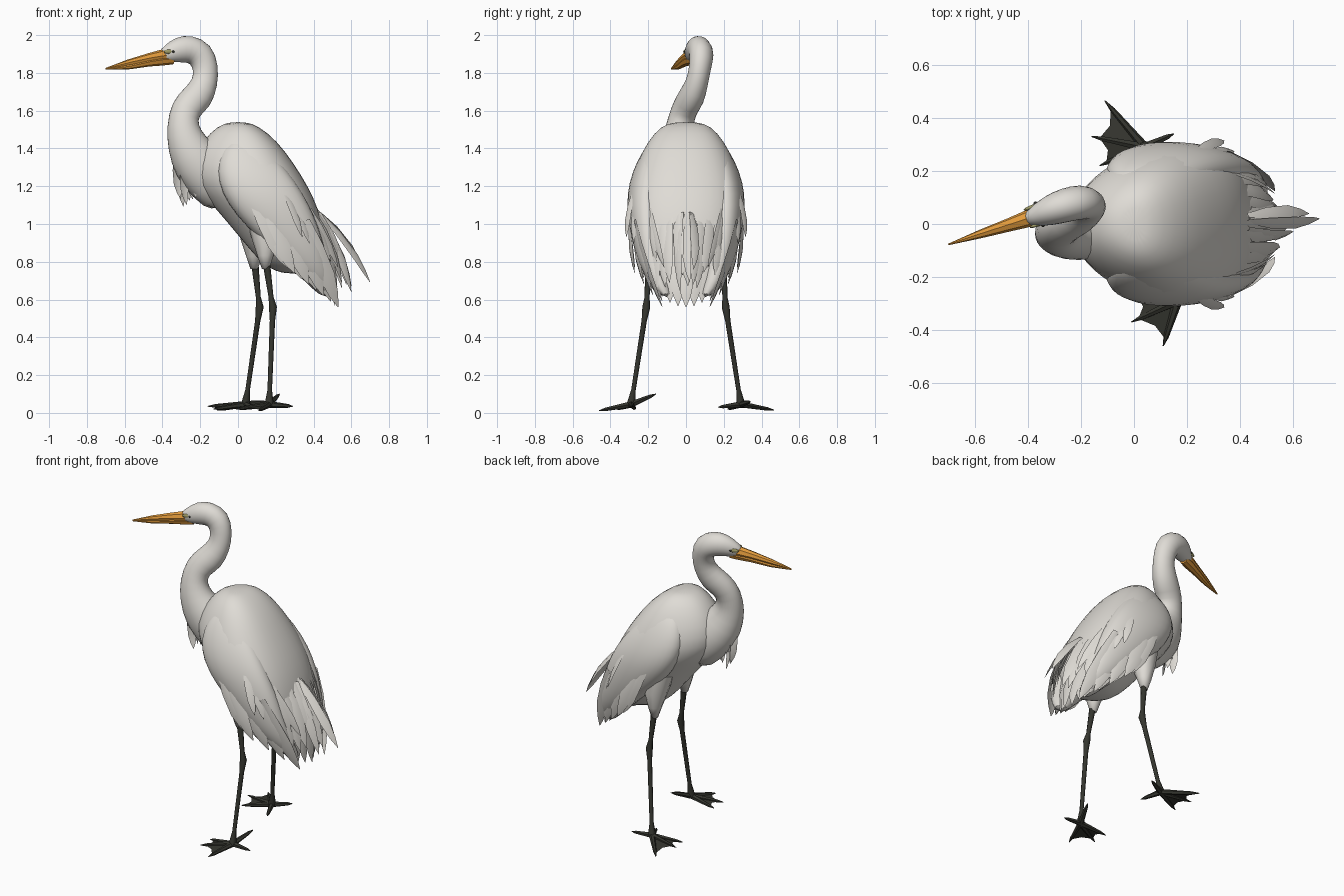
import bpy, bmesh, math, random
from mathutils import Vector as V

random.seed(4)
if "Cube" in bpy.data.objects:
    bpy.data.objects.remove(bpy.data.objects["Cube"])


def material(name, rgb):
    m = bpy.data.materials.new(name)
    m.use_nodes = True
    m.diffuse_color = (*rgb, 1)
    b = m.node_tree.nodes["Principled BSDF"]
    b.inputs["Base Color"].default_value = (*rgb, 1)
    b.inputs["Roughness"].default_value = 0.8
    return m


WHITE = material("white plumage", (0.74, 0.715, 0.67))
ORANGE = material("orange bill", (0.77, 0.33, 0.045))
DARK = material("dark leg skin", (0.035, 0.036, 0.028))
OLIVE = material("olive face skin", (0.36, 0.34, 0.14))


def finish(name, bm, mat, angle=50, subdiv=0):
    bmesh.ops.recalc_face_normals(bm, faces=bm.faces)
    me = bpy.data.meshes.new(name)
    bm.to_mesh(me)
    bm.free()
    ob = bpy.data.objects.new(name, me)
    bpy.context.collection.objects.link(ob)
    me.materials.append(mat)
    if subdiv:
        ob.modifiers.new("smooth", "SUBSURF").levels = subdiv
        ob.modifiers["smooth"].render_levels = subdiv
    bpy.ops.object.select_all(action="DESELECT")
    ob.select_set(True)
    bpy.context.view_layer.objects.active = ob
    bpy.ops.object.shade_smooth_by_angle(angle=math.radians(angle))


def skin(bm, rings):
    """Bridge rings of points and cap both ends."""
    vs = [[bm.verts.new(p) for p in r] for r in rings]
    n = len(vs[0])
    for a, b in zip(vs, vs[1:]):
        for i in range(n):
            j = (i + 1) % n
            bm.faces.new((a[i], a[j], b[j], b[i]))
    bm.faces.new(vs[0][::-1])
    bm.faces.new(vs[-1])


def tube(bm, pts, sides=8, flat=1.0):
    """Round sweep through (x, y, z, radius) stations."""
    P = [V(p[:3]) for p in pts]
    d = (P[-1] - P[0]).normalized()
    ref = V((0, 0, 1)) if abs(d.y) > 0.7 else V((0, 1, 0))
    rings = []
    for i, p in enumerate(P):
        t = (P[min(i + 1, len(P) - 1)] - P[max(i - 1, 0)]).normalized()
        u = t.cross(ref).normalized()
        w = t.cross(u)
        r = pts[i][3]
        rings.append([p + u * math.cos(a) * r + w * math.sin(a) * r * flat
                      for a in (math.tau * k / sides for k in range(sides))])
    skin(bm, rings)


def slices(bm, rows, sides=20, pinch=0.0):
    """Stack level ovals: z, front x, rear x, centre y, half width; pinch narrows the front."""
    def across(t):
        return math.copysign(abs(math.sin(t)) ** 0.85, math.sin(t)) * (1 + pinch * math.cos(t))
    skin(bm, [[V(((a + b) / 2 + (b - a) / 2 * math.cos(t), cy + hy * across(t), z))
               for t in (math.tau * k / sides for k in range(sides))]
              for z, a, b, cy, hy in rows])


def blade(bm, root, tip, width, normal, bow=0.02):
    """Pointed feather with a raised spine and a slight curve."""
    root, tip, n = V(root), V(tip), V(normal).normalized()
    side = (tip - root).cross(n).normalized()
    rows = []
    for t, w in ((0, 0.5), (0.3, 0.9), (0.65, 1), (0.86, 0.6), (1, 0.04)):
        c = root.lerp(tip, t) + n * bow * math.sin(math.pi * t)
        h = side * width * w / 2
        rows.append([bm.verts.new(q) for q in (c - h, c + n * width * 0.12 * w, c + h)])
    for a, b in zip(rows, rows[1:]):
        for i in (0, 1):
            bm.faces.new((a[i], a[i + 1], b[i + 1], b[i]))


# Body: slanted egg, narrow breast in front and broad back sloping to the rump
bm = bmesh.new()
slices(bm, [(1.54, -0.04, 0.04, 0, 0.06), (1.52, -0.11, 0.11, 0, 0.13),
            (1.44, -0.19, 0.21, 0, 0.2), (1.32, -0.25, 0.30, 0, 0.26),
            (1.2, -0.23, 0.375, 0, 0.295), (1.08, -0.12, 0.43, 0, 0.295),
            (0.95, -0.01, 0.465, 0, 0.27), (0.84, 0.08, 0.475, 0, 0.23),
            (0.77, 0.15, 0.45, 0, 0.16), (0.735, 0.24, 0.38, 0, 0.07)], 20, 0.2)
finish("body", bm, WHITE, 80, 1)

# Neck and head: one S-shaped sweep
bm = bmesh.new()
tube(bm, [(-0.04, 0, 1.12, 0.12), (-0.13, -0.005, 1.23, 0.145), (-0.22, -0.025, 1.33, 0.142),
          (-0.275, -0.04, 1.43, 0.107), (-0.294, -0.035, 1.52, 0.087),
          (-0.282, -0.01, 1.61, 0.082), (-0.212, 0.03, 1.67, 0.088),
          (-0.172, 0.06, 1.75, 0.07), (-0.17, 0.075, 1.83, 0.07), (-0.195, 0.085, 1.9, 0.08),
          (-0.26, 0.072, 1.93, 0.079), (-0.32, 0.05, 1.922, 0.07), (-0.375, 0.028, 1.9, 0.046),
          (-0.41, 0.017, 1.89, 0.028)], 14, 0.85)
finish("neck_and_head", bm, WHITE, 80, 1)

# Bill: two tapering halves, the gape reaching back under the face
for name, lift, start in (("upper_bill", 0.008, 0.034), ("lower_bill", -0.012, 0.031)):
    bm = bmesh.new()
    tube(bm, [(-0.345, 0.039, 1.885 + lift, start * 0.9), (-0.40, 0.02, 1.882 + lift, start),
              (-0.47, -0.003, 1.87 + lift, start * 0.78),
              (-0.58, -0.038, 1.846 + lift, start * 0.5),
              (-0.70, -0.077, 1.822 + lift * 0.2, 0.003)], 8, 0.95)
    finish(name, bm, ORANGE, 40)

# Face skin and eyes set into both sides of the head
head_dir = V((-0.94, -0.33, 0))
head_side = V((0.33, -0.94, 0))
for s, label in ((1, "right"), (-1, "left")):
    for part, along, length, height, off, mat in (("face_skin", 0.055, 0.036, 0.012, 0.035, OLIVE),
                                                  ("eye", 0.04, 0.008, 0.006, 0.043, DARK)):
        bm = bmesh.new()
        bmesh.ops.create_uvsphere(bm, u_segments=10, v_segments=6, radius=1)
        c = V((-0.32, 0.05, 1.912)) + head_dir * along + head_side * off * s
        for v in bm.verts:
            q = v.co.copy()
            v.co = c + head_dir * q.x * length + head_side * q.y * 0.008 + V((0, 0, q.z * height))
        finish(label + "_" + part, bm, mat)

# Folded wings hugging the back, with feathers along the sides
for s, label in ((1, "left"), (-1, "right")):
    bm = bmesh.new()
    slices(bm, [(z, a, b, s * cy, hy) for z, a, b, cy, hy in (
        (1.46, -0.03, 0.08, 0.14, 0.03), (1.39, -0.09, 0.17, 0.165, 0.065),
        (1.28, -0.12, 0.27, 0.195, 0.09), (1.16, -0.09, 0.35, 0.21, 0.105),
        (1.04, -0.01, 0.41, 0.205, 0.105), (0.92, 0.11, 0.45, 0.195, 0.095),
        (0.80, 0.24, 0.48, 0.175, 0.08), (0.70, 0.35, 0.50, 0.145, 0.06),
        (0.61, 0.44, 0.515, 0.1, 0.03))], 16, -0.12)
    finish(label + "_wing", bm, WHITE, 80, 1)

    bm = bmesh.new()
    for i in range(8):
        t = i / 7
        root = (0.08 + 0.28 * t, s * (0.295 - 0.025 * t), 1.12 - 0.1 * t)
        tip = (0.26 + 0.27 * t, s * (0.27 - 0.17 * t + 0.025 * (i % 2)), 0.77 - 0.21 * t)
        blade(bm, root, tip, 0.085, (0.15, s, 0.1), 0.015)
    for i in range(6):
        t = i / 5
        root = (0.24 + 0.14 * t, s * (0.275 - 0.085 * t), 1.18 - 0.1 * t)
        tip = (0.34 + 0.19 * t, s * (0.315 - 0.2 * t), 0.93 - 0.16 * t)
        blade(bm, root, tip, 0.045, (0.6, s * 0.8, 0.3), 0.012)
    finish(label + "_wing_feathers", bm, WHITE)

# Tail feathers: an inner fan, then loose plumes turned outward
bm = bmesh.new()
for i in range(-4, 5):
    k = abs(i) / 4
    blade(bm, (0.42 - 0.04 * k, i * 0.045, 0.95),
          (0.53 - 0.08 * k, i * 0.042, 0.56 + 0.1 * k * k), 0.085, (0.9, i * 0.1, 0.35))
for i in range(-4, 5):
    k = abs(i) / 4
    blade(bm, (0.42 - 0.04 * k, i * 0.042, 1.07),
          (0.60 - 0.1 * k, i * 0.035 + random.uniform(-0.02, 0.02),
           0.65 + 0.1 * random.random()), 0.065, (0.7, 0.5 if i > 0 else -0.5, 0.45))
for x, y, z, turn in ((0.70, 0.02, 0.69, -0.6), (0.66, 0.04, 0.76, 0.6), (0.60, -0.03, 0.64, -0.9)):
    blade(bm, (0.43, y * 0.7, 1.06), (x, y, z), 0.055, (0.7, turn, 0.5), 0.025)
finish("tail_feathers", bm, WHITE)

# Hanging breast plumes
bm = bmesh.new()
for i in range(7):
    x = -0.33 + 0.02 * i
    y = -0.03 + 0.05 * math.sin(i * 2.3)
    blade(bm, (x, y, 1.35), (-0.305 + 0.016 * i, y * 0.8, 1.08 + 0.07 * random.random()),
          0.05, (-0.5, -0.8 if i % 2 else 0.8, 0.1), 0.01)
finish("breast_plumes", bm, WHITE)


# Legs: thigh, jointed shank, toes and webbing
def leg(label, hip, knee, ankle, toes, hind):
    hip, knee, ankle = V(hip), V(knee), V(ankle)
    bm = bmesh.new()
    tube(bm, [(hip.x - 0.02, hip.y * 0.85, 1.05, 0.085), (hip.x, hip.y * 0.95, 0.92, 0.07),
              (hip.x, hip.y, 0.83, 0.042), (*hip.lerp(knee, 0.04), 0.02)], 10)
    finish(label + "_thigh", bm, WHITE, 80)
    bm = bmesh.new()
    stations = [(hip + V((0, 0, 0.06)), 0.021), (hip.lerp(knee, 0.75), 0.013), (knee, 0.021),
                (knee.lerp(ankle, 0.14), 0.014), (knee.lerp(ankle, 0.85), 0.012), (ankle, 0.024)]
    tube(bm, [(*p, r) for p, r in stations], 8)
    finish(label + "_shank", bm, DARK)
    bm = bmesh.new()
    for tip in toes + hind:
        tip = V(tip)
        mid = ankle.lerp(tip, 0.5)
        tube(bm, [(*ankle, 0.018), (*mid, 0.013), (*ankle.lerp(tip, 0.8), 0.01), (*tip, 0.002)], 6)
    finish(label + "_toes", bm, DARK)
    bm = bmesh.new()
    for a, b in zip(toes, toes[1:]):
        a, b = ankle.lerp(V(a), 0.85), ankle.lerp(V(b), 0.85)
        inner = ankle.lerp((a + b) / 2, 0.88)
        bm.faces.new([bm.verts.new(p) for p in (ankle, a, inner, b)])
    finish(label + "_webbing", bm, DARK)


leg("left_leg", (0.085, 0.195, 0.77), (0.115, 0.21, 0.56), (0.04, 0.29, 0.045),
    [(-0.11, 0.465, 0.015), (-0.16, 0.33, 0.035), (-0.13, 0.22, 0.02)],
    [(0.15, 0.34, 0.06), (0.09, 0.17, 0.03)])
leg("right_leg", (0.145, -0.195, 0.77), (0.185, -0.21, 0.56), (0.165, -0.29, 0.045),
    [(0.11, -0.46, 0.012), (-0.01, -0.37, 0.02), (-0.01, -0.27, 0.02)],
    [(0.29, -0.29, 0.035), (0.22, -0.16, 0.1)])
